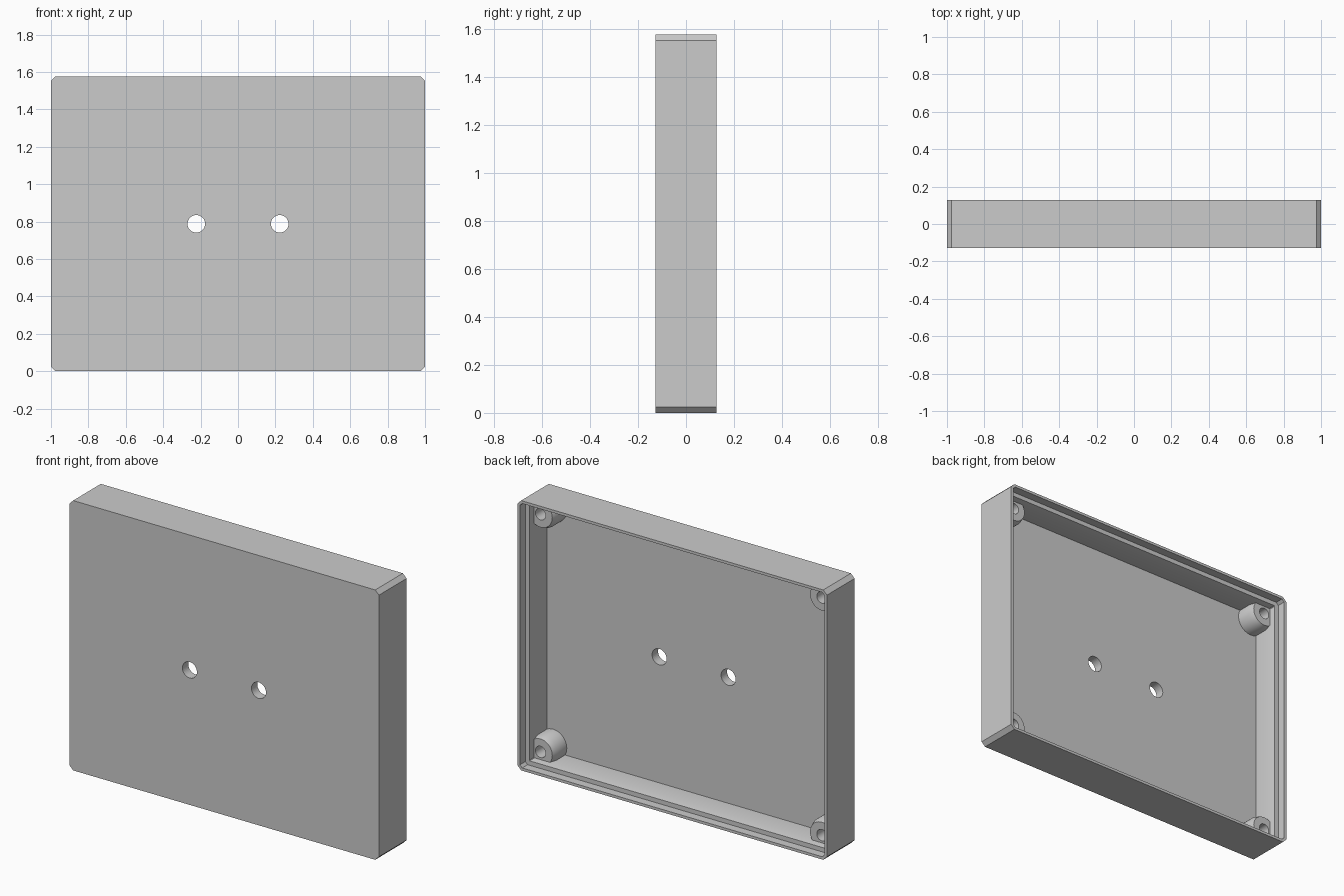
import bpy, bmesh, math
from mathutils import Matrix

cube = bpy.data.objects.get("Cube")
if cube:
    bpy.data.objects.remove(cube, do_unlink=True)

WIDTH, DEPTH, HEIGHT = 2.0, 0.255, 1.576
BACK = DEPTH / 2
CHAMFER = 0.024
FLOOR_DEPTH = 0.2

grey = bpy.data.materials.new("plain grey")
grey.use_nodes = True
grey.diffuse_color = (0.6, 0.6, 0.6, 1)
grey.node_tree.nodes["Principled BSDF"].inputs["Base Color"].default_value = grey.diffuse_color


def make_object(name, bm):
    bmesh.ops.recalc_face_normals(bm, faces=bm.faces)
    mesh = bpy.data.meshes.new(name)
    bm.to_mesh(mesh)
    bm.free()
    mesh.materials.append(grey)
    obj = bpy.data.objects.new(name, mesh)
    bpy.context.collection.objects.link(obj)
    return obj


def smooth(obj):
    bpy.ops.object.select_all(action='DESELECT')
    obj.select_set(True)
    bpy.context.view_layer.objects.active = obj
    bpy.ops.object.shade_smooth_by_angle(angle=math.radians(30))


def skin(bm, rings):
    """Join successive rings of vertices and cap both ends."""
    for a, b in zip(rings, rings[1:]):
        for i in range(len(a)):
            j = (i + 1) % len(a)
            bm.faces.new((a[i], a[j], b[j], b[i]))
    bm.faces.new(rings[0])
    bm.faces.new(rings[-1])


def box_ring(bm, inset, y):
    """Rectangle with cut corners, shrunk by inset, at depth y."""
    hx, hz = WIDTH / 2 - inset, HEIGHT / 2 - inset
    c = max(CHAMFER - 0.586 * inset, 0.003)
    ring = []
    for sx, sz in ((1, 1), (-1, 1), (-1, -1), (1, -1)):
        pair = [(sx * hx, sz * (hz - c)), (sx * (hx - c), sz * hz)]
        if sx * sz < 0:
            pair.reverse()
        ring += [bm.verts.new((x, y, z + HEIGHT / 2)) for x, z in pair]
    return ring


# Tray shell: outer wall, thin rim, seat for a lid, sloped step and floor
bm = bmesh.new()
profile = [(0.016, 0), (0.016, 0.05), (0.042, 0.05), (0.052, 0.095), (0.052, FLOOR_DEPTH)]
rings = [box_ring(bm, 0, -BACK), box_ring(bm, 0, BACK)]
rings += [box_ring(bm, inset, BACK - d) for inset, d in profile]
skin(bm, rings)
shell = make_object("tray_shell", bm)

# Two round holes through the floor
bm = bmesh.new()
for x in (-0.223, 0.223):
    place = Matrix.Translation((x, -BACK, HEIGHT / 2)) @ Matrix.Rotation(math.pi / 2, 4, 'X')
    bmesh.ops.create_cone(bm, cap_ends=True, segments=40, radius1=0.047,
                          radius2=0.047, depth=0.3, matrix=place)
cutter = make_object("hole_cutter", bm)
cutter.hide_render = True
cut = shell.modifiers.new("holes", 'BOOLEAN')
cut.object = cutter
cut.solver = 'EXACT'
smooth(shell)
bpy.ops.object.modifier_apply(modifier=cut.name)
bpy.data.objects.remove(cutter, do_unlink=True)

# Corner screw posts with chamfered tops and blind holes
post_profile = [(0.088, FLOOR_DEPTH + 0.01), (0.088, 0.115), (0.076, 0.083),
                (0.033, 0.083), (0.033, 0.18)]
STEPS = 40
for side, sx in (("left", 1), ("right", -1)):
    for level, sz in (("upper", 1), ("lower", -1)):
        cx = sx * (WIDTH / 2 - 0.091)
        cz = HEIGHT / 2 + sz * (HEIGHT / 2 - 0.094)
        bm = bmesh.new()
        rings = [[bm.verts.new((cx + r * math.cos(math.tau * i / STEPS), BACK - d,
                                cz + r * math.sin(math.tau * i / STEPS)))
                  for i in range(STEPS)] for r, d in post_profile]
        skin(bm, rings)
        smooth(make_object(f"{level}_{side}_screw_post", bm))
